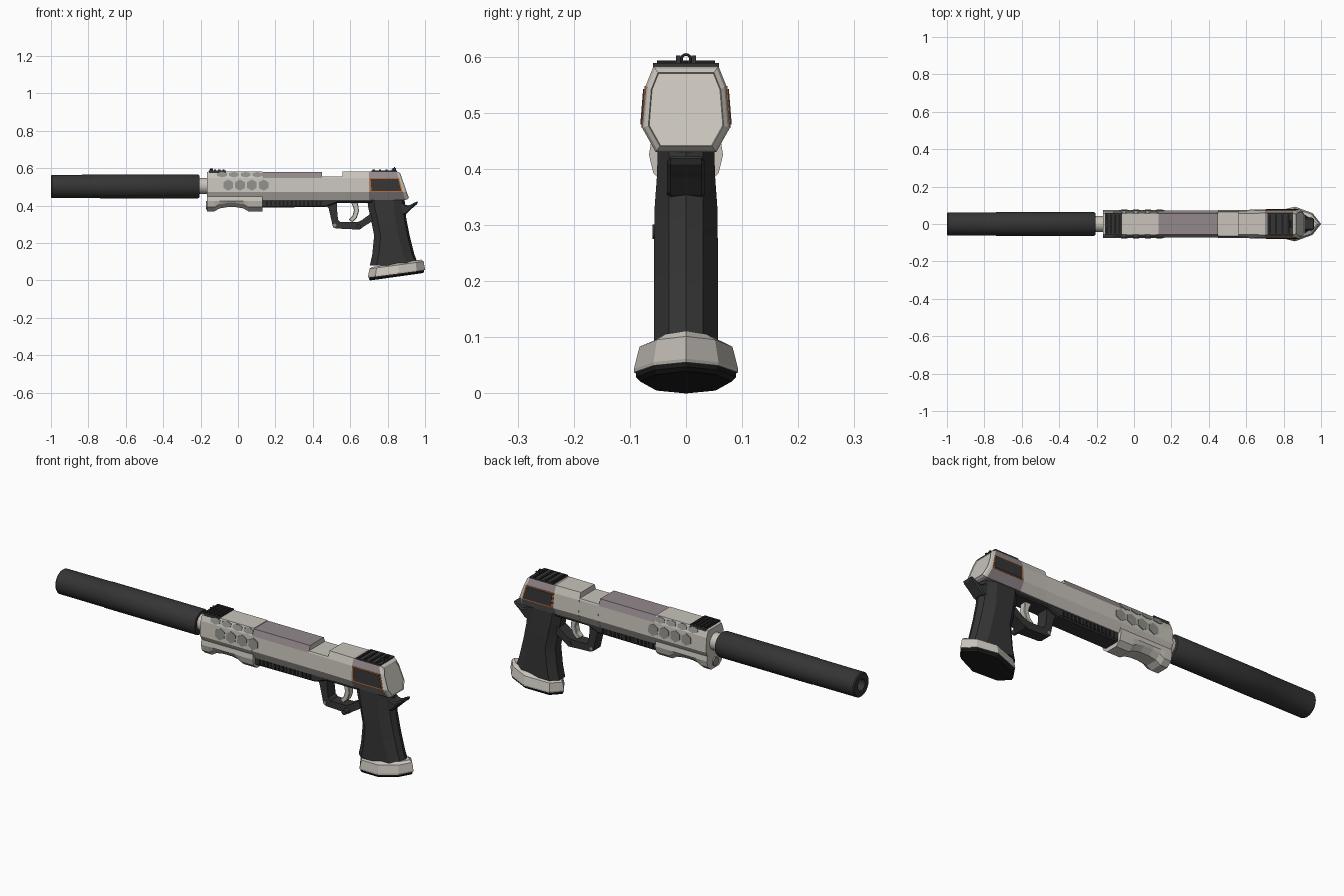
import bpy, bmesh, math
from mathutils import Vector

if "Cube" in bpy.data.objects:
    bpy.data.objects.remove(bpy.data.objects["Cube"])


def mat(name, r, g, b):
    m = bpy.data.materials.new(name)
    m.diffuse_color = (r, g, b, 1)
    m.use_nodes = True
    m.node_tree.nodes["Principled BSDF"].inputs["Base Color"].default_value = m.diffuse_color
    return m


LIGHT = mat("pale_metal", 0.58, 0.55, 0.50)
MAUVE = mat("mauve_metal", 0.29, 0.25, 0.26)
GREY = mat("vent_grey", 0.27, 0.27, 0.25)
DARK = mat("dark_polymer", 0.035, 0.035, 0.036)
BLACK = mat("black", 0.013, 0.013, 0.013)
ORANGE = mat("orange_trim", 0.5, 0.14, 0.03)


def loft(name, rings, *mats, smooth=None, rule=None, caps=True):
    """Skin a list of equal-length point rings."""
    bm = bmesh.new()
    vs = [[bm.verts.new(p) for p in r] for r in rings]
    n = len(rings[0])
    for a, b in zip(vs, vs[1:]):
        for i in range(n):
            j = (i + 1) % n
            bm.faces.new((a[i], a[j], b[j], b[i]))
    if caps:
        bm.faces.new(vs[0])
        bm.faces.new(vs[-1])
    bmesh.ops.recalc_face_normals(bm, faces=bm.faces)
    if rule:
        for f in bm.faces:
            f.material_index = rule(f.calc_center_median(), f.normal)
    me = bpy.data.meshes.new(name)
    bm.to_mesh(me)
    bm.free()
    for m in mats:
        me.materials.append(m)
    ob = bpy.data.objects.new(name, me)
    bpy.context.collection.objects.link(ob)
    if smooth:
        bpy.ops.object.select_all(action='DESELECT')
        ob.select_set(True)
        bpy.context.view_layer.objects.active = ob
        bpy.ops.object.shade_smooth_by_angle(angle=math.radians(smooth))
    return ob


def box(name, x0, x1, hw, z0, z1, m, y=0):
    r = [(y - hw, z0), (y + hw, z0), (y + hw, z1), (y - hw, z1)]
    return loft(name, [[(x, a, b) for a, b in r] for x in (x0, x1)], m)


def lathe(name, prof, z, m, n=40):
    """Round part along x from (x, radius) pairs."""
    t = [2 * math.pi * i / n for i in range(n)]
    return loft(name, [[(x, r * math.cos(a), z + r * math.sin(a)) for a in t] for x, r in prof], m, smooth=35)


def slab(name, pts, hw, m, bevel=0.0):
    """Side profile (x, z) extruded across y."""
    ob = loft(name, [[(x, y, z) for x, z in pts] for y in (-hw, hw)], m)
    if bevel:
        b = ob.modifiers.new("bevel", 'BEVEL')
        b.width, b.segments = bevel, 1
    return ob


def pin(name, x, z, r, y0, y1, m, n=16):
    t = [2 * math.pi * i / n for i in range(n)]
    loft(name, [[(x + r * math.cos(a), y, z + r * math.sin(a)) for a in t] for y in (y0, y1)], m, smooth=35)


# slide cross-section (half width, height) and its side surface
HALF = [(0.058, 0.583), (0.072, 0.548), (0.078, 0.473), (0.054, 0.43)]


def surf(z):
    for (ya, za), (yb, zb) in zip(HALF, HALF[1:]):
        if z >= zb:
            return ya + (yb - ya) * (za - z) / (za - zb)
    return HALF[-1][0]


def sec(x, top=0.583, k=1.0, slant=0.0, wide=1.0):
    h = [(surf(min(z, top)) * wide, min(z, top)) for _, z in HALF]
    pts = h + [(-y, z) for y, z in reversed(h)]
    return [(x + slant * (0.583 - z), y * k, 0.505 + (z - 0.505) * k) for y, z in pts]


# suppressor and barrel
lathe("suppressor", [(-0.90, 0.03), (-1.0, 0.03), (-1.0, 0.058), (-0.995, 0.062), (-0.74, 0.0625),
                     (-0.735, 0.064), (-0.215, 0.064), (-0.205, 0.058)], 0.503, DARK)
lathe("suppressor_bore", [(-0.93, 0.029), (-0.92, 0.029)], 0.503, BLACK)
lathe("barrel", [(-0.21, 0.043), (-0.15, 0.043)], 0.506, LIGHT)

# slide sections
loft("slide_front", [sec(-0.165, k=0.95), sec(-0.155, wide=0.95), sec(0.13, wide=0.95)], LIGHT)
loft("slide_middle", [sec(0.13, 0.58, wide=0.94), sec(0.45, 0.58, wide=0.94)], LIGHT, MAUVE,
     rule=lambda c, n: int(c.z > 0.55 and abs(n.x) < 0.5))
loft("slide_notch", [sec(0.45, 0.556, wide=0.95), sec(0.565, 0.556, wide=0.95)], LIGHT)
loft("slide_rear", [sec(0.56, wide=0.96), sec(0.70)], LIGHT)
loft("slide_rear_block", [sec(0.70), sec(0.848, slant=0.3)], MAUVE)
loft("slide_end_cap", [sec(0.848, slant=0.3), sec(0.86, k=0.95, slant=0.3), sec(0.868, k=0.86, slant=0.3),
                       sec(0.863, k=0.84, slant=0.3)], LIGHT)

# rear side panels with orange trim, and hexagonal vents
for s, side in ((-1, "right"), (1, "left")):
    def plate(name, pts, d0, d1, m):
        loft(name, [[(x, s * (surf(z) + d), z) for x, z in pts] for d in (d0, d1)], m)
    plate("trim_" + side, [(0.702, 0.548), (0.861, 0.548), (0.88, 0.474), (0.707, 0.474)], -0.004, 0.002, ORANGE)
    plate("panel_" + side, [(0.709, 0.543), (0.857, 0.543), (0.873, 0.479), (0.714, 0.479)], -0.004, 0.004, DARK)
    for row, (x0, zc, rz) in enumerate(((-0.085, 0.566, 0.015), (-0.052, 0.51, 0.03))):
        for i in range(4):
            hexa = [(x0 + 0.063 * i + 0.03 * math.sin(k * math.pi / 3), zc + rz * math.cos(k * math.pi / 3))
                    for k in range(6)]
            plate(f"vent_{side}_{row}_{i}", hexa, -0.006, -0.0005, GREY)


# front lug with scooped underside
def lug(x, zb, w=0.062):
    return [(x, y, z) for y, z in ((w, 0.45), (w + 0.004, 0.425), (w - 0.004, zb + 0.022), (0.032, zb),
                                   (-0.032, zb), (4e-3 - w, zb + 0.022), (-w - 0.004, 0.425), (-w, 0.45))]


loft("front_lug", [lug(-0.165, 0.37), lug(-0.125, 0.37), lug(-0.10, 0.385), lug(-0.06, 0.392), lug(-0.01, 0.392),
                   lug(0.03, 0.385), lug(0.055, 0.37), lug(0.13, 0.37)], LIGHT)
lathe("recoil_rod", [(-0.172, 0.022), (-0.16, 0.022)], 0.402, GREY, 20)

# frame, rails and trigger guard
slab("frame", [(0.12, 0.44), (0.12, 0.39), (0.47, 0.393), (0.53, 0.415), (0.72, 0.415), (0.72, 0.44)],
     0.046, DARK, 0.006)
for i in range(14):
    box(f"rail_rib_{i}", 0.15 + i * 0.022, 0.161 + i * 0.022, 0.049, 0.40, 0.425, BLACK)
outer = [(0.465, 0.41), (0.485, 0.385), (0.508, 0.285), (0.525, 0.278), (0.65, 0.272), (0.675, 0.29), (0.74, 0.33)]
inner = [(0.53, 0.418), (0.528, 0.39), (0.535, 0.325), (0.548, 0.312), (0.64, 0.312), (0.665, 0.325), (0.74, 0.38)]
loft("trigger_guard", [[(a[0], -0.03, a[1]), (a[0], 0.03, a[1]), (b[0], 0.03, b[1]), (b[0], -0.03, b[1])]
                       for a, b in zip(outer, inner)], DARK)
slab("trigger", [(0.60, 0.425), (0.64, 0.425), (0.647, 0.37), (0.635, 0.335), (0.612, 0.312), (0.592, 0.325),
                 (0.612, 0.345), (0.62, 0.375), (0.615, 0.395)], 0.017, LIGHT, 0.003)
pin("guard_pin", 0.517, 0.295, 0.009, -0.033, 0.033, GREY)
pin("release_button", 0.645, 0.288, 0.013, -0.06, 0.032, DARK)


# grip: octagonal sections stacked along z
def grip(z, x0, x1, w):
    h = [(x0, 0.024), (x0 + 0.035, w), (x1 - 0.06, w), (x1 - 0.012, 0.03), (x1, 0)]
    return [(x, y, z) for x, y in h + [(x, -y) for x, y in reversed(h[:-1])]]


loft("grip", [grip(0.08, 0.705, 0.965, 0.057), grip(0.14, 0.718, 0.943, 0.057), grip(0.24, 0.728, 0.918, 0.057),
              grip(0.33, 0.71, 0.90, 0.056), grip(0.385, 0.697, 0.895, 0.052), grip(0.44, 0.69, 0.89, 0.05)],
     DARK, smooth=20)
slab("beavertail", [(0.86, 0.435), (0.895, 0.405), (0.915, 0.40), (0.94, 0.415), (0.965, 0.425), (0.957, 0.408),
                    (0.93, 0.385), (0.90, 0.355), (0.86, 0.34)], 0.034, DARK, 0.008)


# flared magazine well and base plate, tilted
def well(dz, kx, ky):
    h = [(0.695, 0), (0.735, 0.06), (0.86, 0.093), (0.955, 0.058), (1.0, 0)]
    pts = h + [(x, -y) for x, y in reversed(h[1:-1])]
    return [(0.8475 + (x - 0.8475) * kx, y * ky, dz + 0.13 * (x - 0.695)) for x, y in pts]


loft("magazine_well", [well(0.016, 0.99, 1.0), well(0.022, 1.0, 1.0), well(0.062, 0.95, 0.89),
                       well(0.072, 0.87, 0.63)], LIGHT)
loft("base_plate", [well(0.0, 0.93, 0.88), well(0.008, 0.97, 0.96), well(0.018, 0.97, 0.96)], BLACK)

# front and rear sights with ribs and a small ring
for name, x0, x1 in (("front_sight", -0.155, -0.065), ("rear_sight", 0.715, 0.85)):
    box(name, x0, x1, 0.059, 0.574, 0.589, DARK)
    for i in range(4):
        a = x0 + (x1 - x0) * (i + 0.15) / 4
        box(f"{name}_rib_{i}", a, a + 0.012, 0.052, 0.587, 0.593, BLACK)
for s in (-1, 1):
    box("rear_sight_ear", 0.825, 0.845, 0.004, 0.585, 0.602, DARK, s * 0.014)
    box("front_sight_ear", -0.15, -0.135, 0.004, 0.585, 0.6, DARK, s * 0.01)
bpy.ops.mesh.primitive_torus_add(major_segments=16, minor_segments=6, major_radius=0.008, minor_radius=0.0025,
                                 location=(0.837, 0, 0.596), rotation=(0, math.pi / 2, 0))
ring = bpy.context.object
ring.name = "rear_sight_ring"
ring.data.materials.append(DARK)
